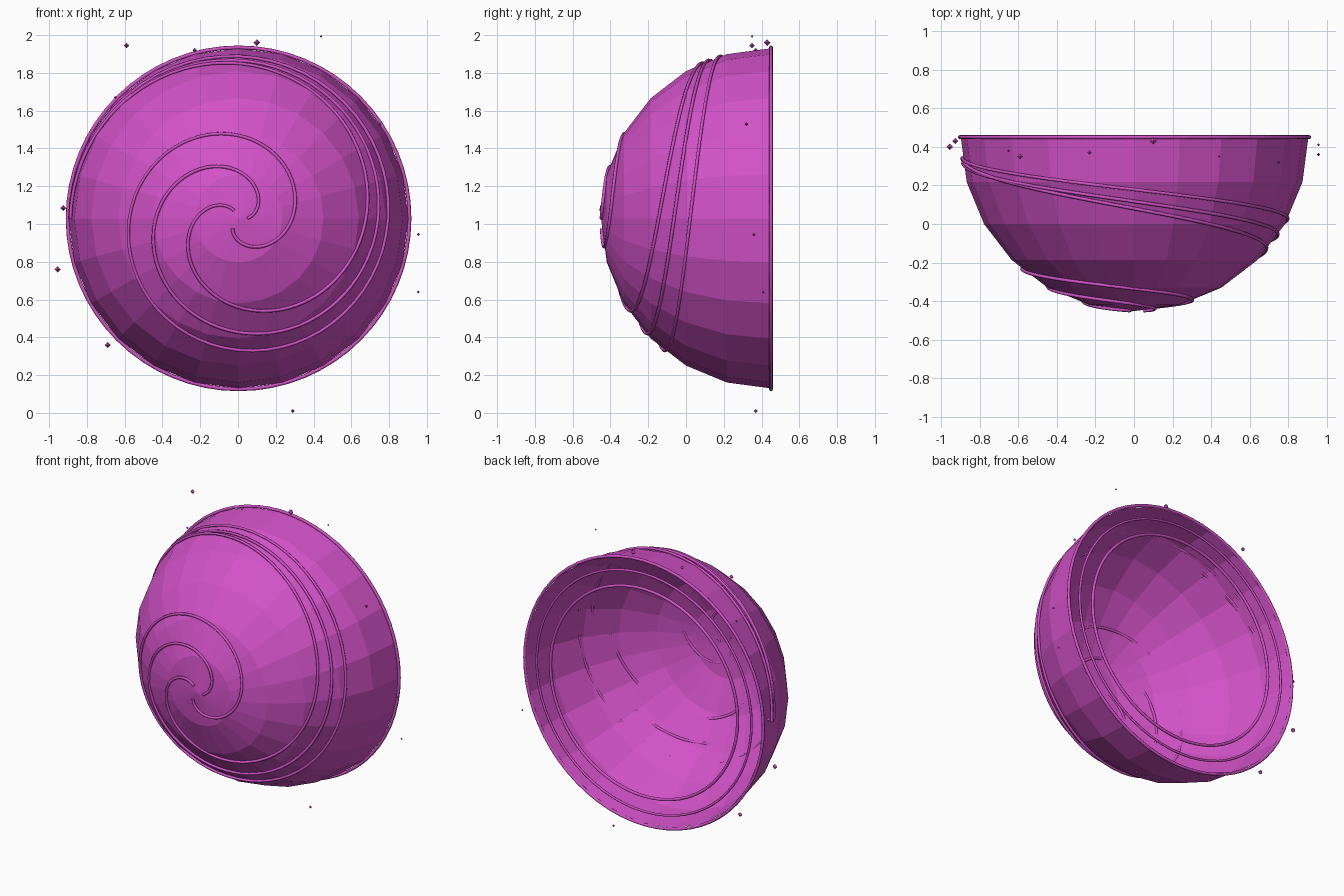
import bpy, bmesh, math
from mathutils import Vector, Matrix

if "Cube" in bpy.data.objects:
    bpy.data.objects.remove(bpy.data.objects["Cube"])

CENTRE = Vector((0.003, 0.45, 1.03))
RADIUS = 0.9

magenta = bpy.data.materials.new("magenta")
magenta.use_nodes = True
colour = (0.65, 0.085, 0.58, 1)
magenta.diffuse_color = colour
magenta.node_tree.nodes["Principled BSDF"].inputs["Base Color"].default_value = colour


def add_object(name, data):
    data.materials.append(magenta)
    obj = bpy.data.objects.new(name, data)
    bpy.context.collection.objects.link(obj)
    return obj


def add_bmesh(name, bm):
    mesh = bpy.data.meshes.new(name)
    bm.to_mesh(mesh)
    bm.free()
    return add_object(name, mesh)


def add_ring(name, major, minor):
    bpy.ops.mesh.primitive_torus_add(
        major_radius=major, minor_radius=minor, major_segments=64, minor_segments=8,
        location=CENTRE, rotation=(math.pi / 2, 0, 0))
    ring = bpy.context.object
    ring.name = name
    ring.data.materials.append(magenta)
    bpy.ops.object.shade_smooth_by_angle(angle=math.radians(50))


def add_spiral(name, start, slope, first):
    """Tube winding over the dome from its pole to its left-hand rim."""
    curve = bpy.data.curves.new(name, "CURVE")
    curve.dimensions = "3D"
    curve.bevel_depth = 0.009
    curve.bevel_resolution = 1
    curve.use_fill_caps = True
    steps = 110
    spline = curve.splines.new("POLY")
    spline.points.add(steps)
    for i, point in enumerate(spline.points):
        turn = (540 - start) * i / steps
        polar = math.radians(first + slope * turn)
        azimuth = math.radians(start + turn)
        out = Vector((math.sin(polar) * math.cos(azimuth), -math.cos(polar),
                      math.sin(polar) * math.sin(azimuth)))
        point.co = (*(CENTRE + out * RADIUS), 1)
    add_object(name, curve)


# Faceted open dome with its pole at the front
bm = bmesh.new()
bmesh.ops.create_uvsphere(bm, u_segments=24, v_segments=12, radius=RADIUS)
bmesh.ops.delete(bm, geom=[v for v in bm.verts if v.co.z < -0.01], context="VERTS")
bm.transform(Matrix.Translation(CENTRE) @ Matrix.Rotation(math.pi / 2, 4, "X"))
add_bmesh("dome", bm)

# Rim and the two rings in its opening
add_ring("rim", 0.905, 0.01)
add_ring("middle_ring", 0.815, 0.008)
add_ring("inner_ring", 0.71, 0.01)

# Spiral ridges
add_spiral("long_spiral", -120, 0.12, 4)
add_spiral("middle_spiral", 0, 0.145, 3)
add_spiral("short_spiral", 120, 0.19, 3)

# Floating sparkles: x, y, z, size
sparkles = [
    (0.44, 0.35, 1.993, 0.007), (0.10, 0.43, 1.96, 0.018), (-0.59, 0.35, 1.945, 0.015),
    (-0.925, 0.43, 1.085, 0.016), (-0.955, 0.40, 0.76, 0.017), (-0.69, 0.40, 0.36, 0.016),
    (0.29, 0.37, 0.01, 0.01), (0.955, 0.41, 0.64, 0.008), (0.955, 0.36, 0.945, 0.009),
    (0.75, 0.32, 1.53, 0.01), (-0.23, 0.37, 1.92, 0.012), (-0.65, 0.38, 1.67, 0.008),
]
for i, (x, y, z, size) in enumerate(sparkles):
    bm = bmesh.new()
    for sign in (1, -1):
        bmesh.ops.create_cone(bm, segments=4, radius1=size, radius2=0, depth=size,
                              matrix=Matrix.Diagonal((1, 1, sign, 1))
                              @ Matrix.Translation((0, 0, size / 2)))
    bmesh.ops.remove_doubles(bm, verts=bm.verts, dist=size * 0.01)
    bmesh.ops.recalc_face_normals(bm, faces=bm.faces)
    add_bmesh(f"sparkle_{i + 1}", bm).location = (x, y, z)
